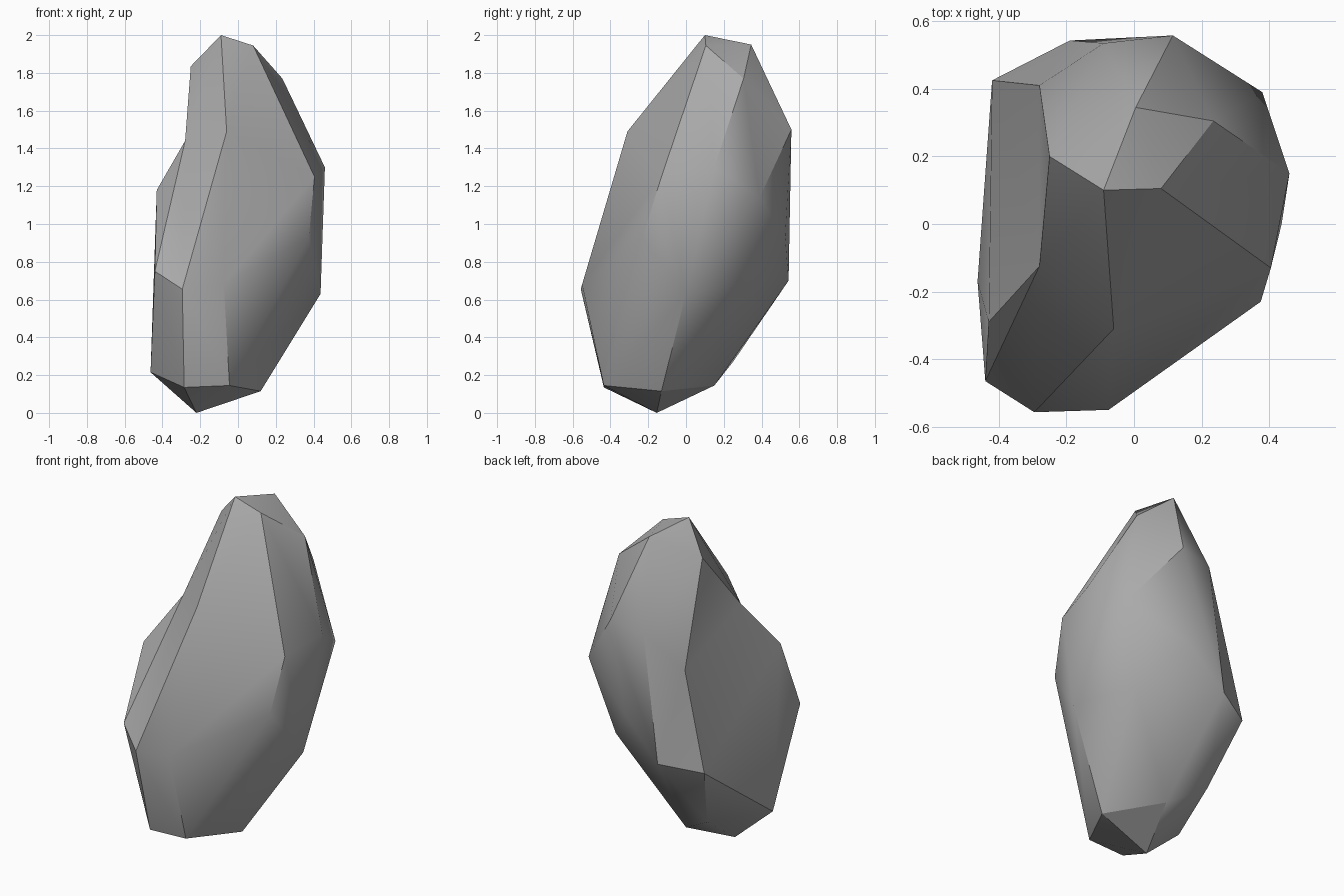
import bpy, bmesh
from mathutils import Vector

if "Cube" in bpy.data.objects:
    bpy.data.objects.remove(bpy.data.objects["Cube"])

# Corner points of the boulder, from the crown down to the foot
corners = [
    (-.09, .10, 2.0), (.08, .105, 1.945), (.005, .345, 1.95), (.235, .305, 1.77), (-.25, .20, 1.835),
    (-.06, -.31, 1.49), (.115, .558, 1.50), (-.09, .535, 1.46), (.46, .15, 1.30), (.405, -.13, 1.25),
    (.38, .39, 1.14), (-.43, -.29, 1.18), (.375, -.23, .93), (.04, .525, .93),
    (-.44, -.465, .75), (-.295, -.557, .655), (-.075, -.55, .68), (.437, 0, .63),
    (.253, .31, .68), (-.19, .543, .70), (-.42, .425, .66),
    (-.463, -.17, .215), (-.316, .249, .27), (-.285, -.435, .135), (-.045, -.435, .145),
    (.12, -.13, .115), (-.105, .15, .145), (-.22, -.155, 0),
]
# Hollows on the left flank: point, and how far it is pushed in from the skin
hollows = [((-.28, -.125, 1.44), (.11, .085, -.05)), ((-.28, .41, 1.24), (.056, -.024, -.008))]

# Wrap a skin round the points, then push the hollows in
bm = bmesh.new()
for co in corners:
    bm.verts.new(co)
dents = [(bm.verts.new(Vector(co) - Vector(push)), co) for co, push in hollows]
bmesh.ops.convex_hull(bm, input=bm.verts[:])
for vert, co in dents:
    vert.co = co
bmesh.ops.delete(bm, geom=[v for v in bm.verts if not v.link_faces], context='VERTS')
bmesh.ops.recalc_face_normals(bm, faces=bm.faces[:])
mesh = bpy.data.meshes.new("boulder")
bm.to_mesh(mesh)
bm.free()

# Plain grey stone
stone = bpy.data.materials.new("grey stone")
stone.diffuse_color = (.40, .40, .40, 1)
stone.use_nodes = True
stone.node_tree.nodes["Principled BSDF"].inputs["Base Color"].default_value = stone.diffuse_color
mesh.materials.append(stone)
boulder = bpy.data.objects.new("boulder", mesh)
bpy.context.collection.objects.link(boulder)

# Soft facets with sharp ridges
bpy.context.view_layer.objects.active = boulder
boulder.select_set(True)
bpy.ops.object.shade_smooth_by_angle(angle=.5236)
